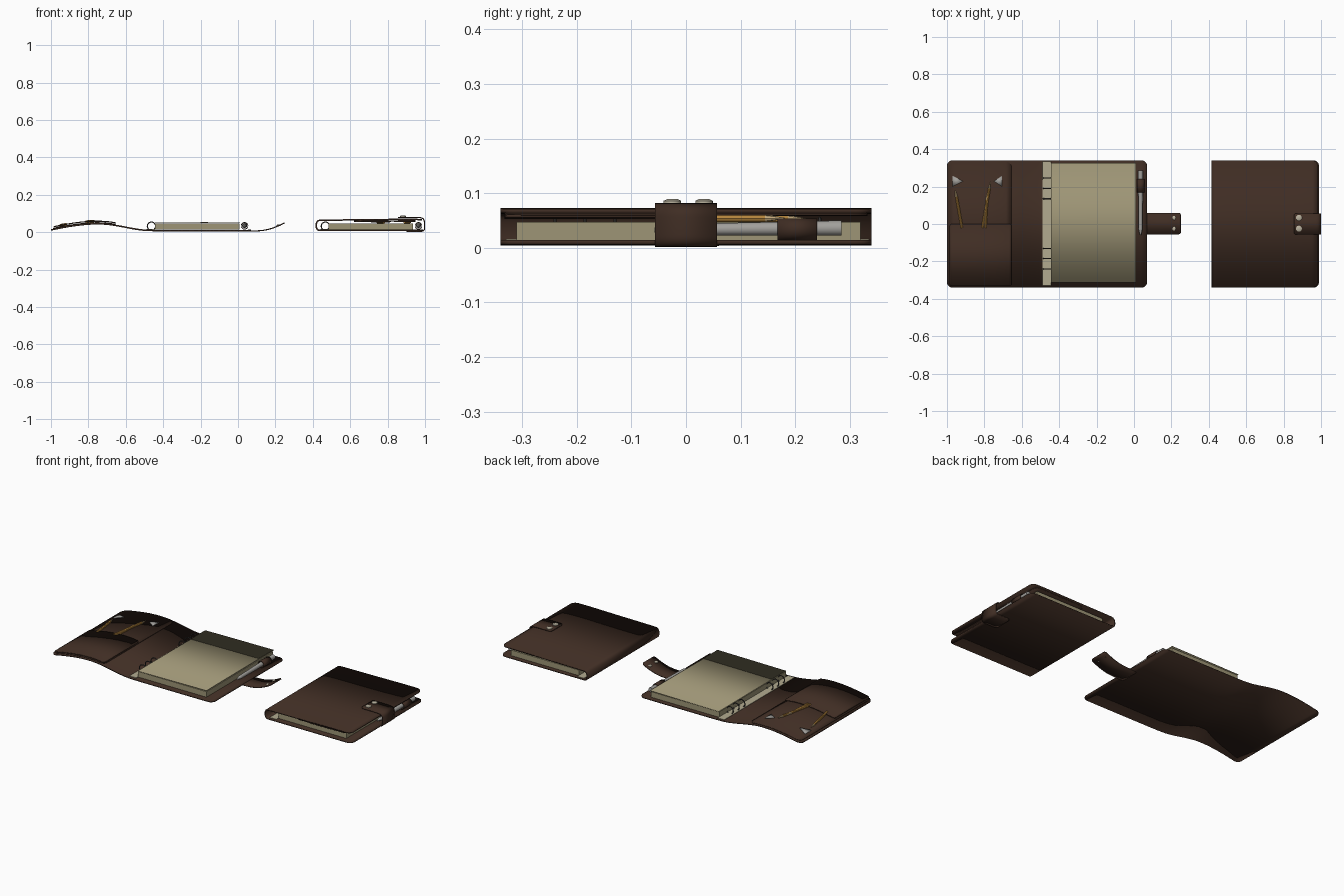
import bpy, bmesh, math
from mathutils import Vector

if "Cube" in bpy.data.objects:
    bpy.data.objects.remove(bpy.data.objects["Cube"])


def mat(name, r, g, b):
    m = bpy.data.materials.new(name)
    m.diffuse_color = (r, g, b, 1)
    m.use_nodes = True
    m.node_tree.nodes["Principled BSDF"].inputs["Base Color"].default_value = m.diffuse_color
    return m


LEATHER = mat("dark brown leather", 0.050, 0.026, 0.017)
PAPER = mat("cream paper", 0.34, 0.30, 0.18)
PALE = mat("pale paper edge", 0.45, 0.41, 0.28)
METAL = mat("dark ring metal", 0.06, 0.055, 0.05)
STUD = mat("stud metal", 0.48, 0.44, 0.34)
SILVER = mat("pen silver", 0.36, 0.35, 0.33)
OCHRE = mat("pencil ochre", 0.45, 0.23, 0.045)
WOOD = mat("pencil wood", 0.55, 0.40, 0.20)


def finish(name, bm, m, thick=0, bevel=0):
    bmesh.ops.recalc_face_normals(bm, faces=bm.faces)
    me = bpy.data.meshes.new(name)
    bm.to_mesh(me)
    bm.free()
    me.materials.append(m)
    o = bpy.data.objects.new(name, me)
    bpy.context.collection.objects.link(o)
    bpy.ops.object.select_all(action='DESELECT')
    o.select_set(True)
    bpy.context.view_layer.objects.active = o
    bpy.ops.object.shade_smooth_by_angle(angle=math.radians(35))
    if thick:
        s = o.modifiers.new("thickness", 'SOLIDIFY')
        s.thickness, s.offset = thick, 0
    if bevel:
        b = o.modifiers.new("soft edge", 'BEVEL')
        b.width, b.segments = bevel, 2
    return o


def smooth_path(pts, step=0.005):
    # corner cutting, then even resampling
    p = [Vector(q) for q in pts]
    for _ in range(3):
        q = [p[0]]
        for a, b in zip(p, p[1:]):
            q += [a.lerp(b, .25), a.lerp(b, .75)]
        p = q + [p[-1]]
    out = [p[0]]
    for a, b in zip(p, p[1:]):
        n = max(1, round((b - a).length / step))
        out += [a.lerp(b, i / n) for i in range(1, n + 1)]
    return out


def ribbon(name, pts, y0, y1, thick, m, r=0.0):
    # sheet following an x-z path, with rounded corners at both ends
    path = smooth_path(pts)
    s = [0]
    for a, b in zip(path, path[1:]):
        s.append(s[-1] + (b - a).length)
    bm = bmesh.new()
    rows = []
    for p, d in zip(path, s):
        d = min(d, s[-1] - d)
        c = r - math.sqrt(max(0, r * r - (r - d) ** 2)) if d < r else 0
        rows.append([bm.verts.new((p.x, y, p.y)) for y in (y0 + c, y1 - c)])
    for a, b in zip(rows, rows[1:]):
        bm.faces.new((a[0], b[0], b[1], a[1]))
    return finish(name, bm, m, thick)


def box(name, x0, x1, y0, y1, z0, z1, m):
    bm = bmesh.new()
    bmesh.ops.create_cube(bm, size=1)
    for v in bm.verts:
        v.co = ((x0 + x1) / 2 + v.co.x * (x1 - x0), (y0 + y1) / 2 + v.co.y * (y1 - y0),
                (z0 + z1) / 2 + v.co.z * (z1 - z0))
    return finish(name, bm, m)


def rod(name, a, b, r1, r2, m, n=20, caps=True):
    a, b = Vector(a), Vector(b)
    bm = bmesh.new()
    bmesh.ops.create_cone(bm, cap_ends=caps, segments=n, radius1=r1, radius2=r2, depth=(b - a).length)
    rot = (b - a).to_track_quat('Z', 'Y')
    for v in bm.verts:
        v.co = rot @ v.co + (a + b) / 2
    return finish(name, bm, m, 0 if caps else 0.004)


def pencil(name, a, b):
    a, b = Vector(a), Vector(b)
    k = a.lerp(b, 1 - 0.035 / (b - a).length)
    rod(name, a, k, 0.007, 0.007, OCHRE, 8)
    rod(name + "_tip", k, b, 0.007, 0.001, WOOD, 8)


def ring(name, x, y, z, R, r):
    bm = bmesh.new()
    n, k = 24, 8
    g = [[bm.verts.new((x + (R + r * math.cos(v)) * math.cos(u), y + r * math.sin(v),
                        z + (R + r * math.cos(v)) * math.sin(u)))
          for v in [j * math.tau / k for j in range(k)]] for u in [i * math.tau / n for i in range(n)]]
    for i in range(n):
        for j in range(k):
            i2, j2 = (i + 1) % n, (j + 1) % k
            bm.faces.new((g[i][j], g[i2][j], g[i2][j2], g[i][j2]))
    return finish(name, bm, METAL)


def filling(tag, dx, right, top):
    # paper block, ring strip, rings, pen and pen loop; dx shifts the whole set
    box(tag + "_ring_strip", -.488 + dx, -.445 + dx, -.33, .335, .012, .016, PALE)
    box(tag + "_page_block", -.445 + dx, right, -.31, .32, .013, top, PAPER)
    for i, y in enumerate((.245, .19, .135, -.13, -.185, -.24)):
        ring(f"{tag}_ring_{i}", -.463 + dx, y, .032, .022, .003)


def pen_set(tag, x):
    rod(tag + "_pen_body", (x, -.03, .033), (x, .285, .036), .010, .014, SILVER)
    rod(tag + "_pen_tip", (x, -.058, .0325), (x, -.03, .033), .004, .010, SILVER)
    rod(tag + "_pen_loop", (x, .168, .034), (x, .24, .034), .018, .018, LEATHER, 24, False)


def stud(name, x, y, z, r):
    rod(name, (x, y, z), (x, y, z + .004), r, r, STUD)
    rod(name + "_cap", (x, y, z + .004), (x, y, z + .007), r, r * .6, STUD)


# ---- open organiser: cover
cover = [(-1, .012), (-.9, .032), (-.8, .044), (-.72, .045), (-.65, .036),
         (-.55, .016), (-.48, .008), (-.3, .008), (0, .008), (.07, .009)]
ribbon("open_cover", cover, -.34, .34, .008, LEATHER, .03)
curve = smooth_path(cover)


def surf(x):
    return min(curve, key=lambda p: abs(p.x - x)).y


def follow(x0, x1, lift, n=16):
    return [(x, surf(x) + lift) for x in [x0 + (x1 - x0) * i / n for i in range(n + 1)]]


# inner lining panel and pocket
ribbon("open_inner_panel", follow(-.99, -.655, .006), -.332, .332, .005, LEATHER, .03)
ribbon("open_pocket", follow(-.985, -.655, .014), -.332, 0, .006, LEATHER, .012)

# card corners
for i, (xa, xb) in enumerate(((-.97, -.915), (-.705, -.748))):
    bm = bmesh.new()
    bm.faces.new([bm.verts.new((x, y, surf(x) + .012)) for x, y in ((xa, .2), (xb, .229), (xa, .258))])
    finish(f"open_card_corner_{i}", bm, SILVER, .004)

# pencils in the pocket
for i, (x0, y0, x1, y1) in enumerate(((-.92, -.02, -.955, .18), (-.81, -.02, -.767, .225), (-.795, -.02, -.785, .165))):
    pencil(f"open_pencil_{i}", (x0, y0, surf(x0) + .014), (x1, y1, surf(x1) + .015))

# pages, rings and pen
filling("open", 0, .008, .046)
ribbon("open_top_page", [(-.445, .049), (-.25, .051), (.01, .053)], -.312, .325, .003, PAPER)
pen_set("open", .035)

# strap with snap studs
ribbon("open_strap", [(.03, .006), (.1, .006), (.15, .011), (.2, .026), (.25, .050)],
       -.055, .06, .006, LEATHER, .014)
for i, y in enumerate((.033, -.025)):
    stud(f"open_snap_{i}", .216, y, .034, .011)

# ---- closed organiser: wrap-around cover
ribbon("closed_cover", [(.99, .010), (.7, .010), (.45, .010), (.424, .010), (.416, .035), (.424, .062),
                        (.45, .064), (.7, .066), (.9, .069), (.983, .067)],
       -.34, .34, .008, LEATHER, .03)
ribbon("closed_inner_panel", [(.62, .061), (.75, .060), (.95, .062)], -.332, .332, .005, LEATHER, .03)
ribbon("closed_pocket", [(.62, .058), (.75, .054), (.95, .058)], -.332, 0, .005, LEATHER, .012)
pencil("closed_pencil_0", (.78, -.02, .053), (.74, .22, .053))
pencil("closed_pencil_1", (.89, -.02, .054), (.925, .18, .054))
filling("closed", .93, .935, .047)
pen_set("closed", .965)

# closed strap wrapping the fore edge
ribbon("closed_strap", [(.9, .004), (.97, .004), (.997, .006), (.998, .04), (.994, .076), (.95, .079), (.855, .079)],
       -.057, .057, .006, LEATHER, .014)
for i, y in enumerate((.033, -.025)):
    stud(f"closed_stud_{i}", .882, y, .082, .016)
